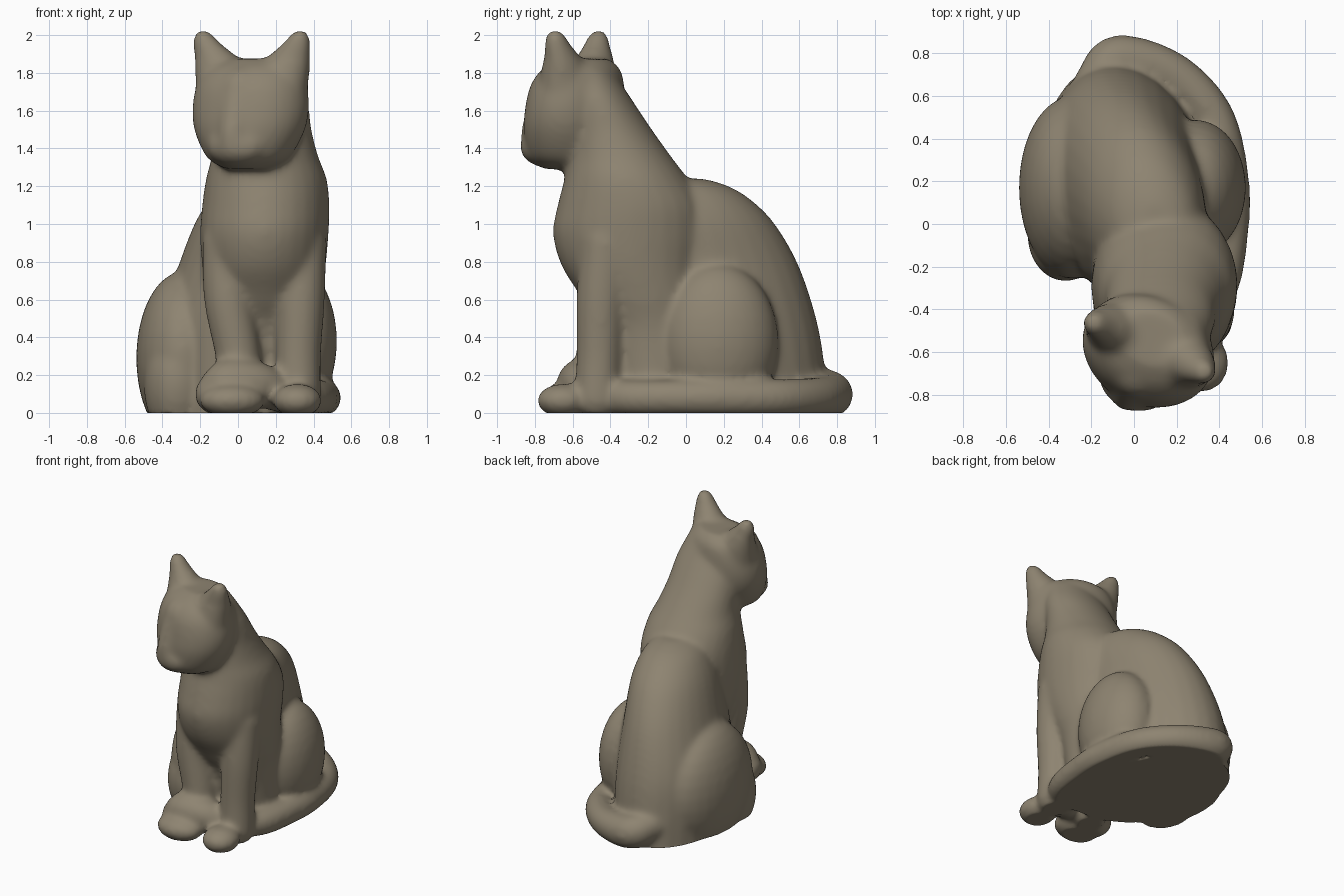
import bpy, bmesh, math
from mathutils import Matrix, Vector

cube = bpy.data.objects.get("Cube")
if cube:
    bpy.data.objects.remove(cube, do_unlink=True)

clay = bpy.data.materials.new("warm_grey_clay")
clay.use_nodes = True
colour = (0.27, 0.23, 0.165, 1)
clay.diffuse_color = colour
clay.node_tree.nodes["Principled BSDF"].inputs["Base Color"].default_value = colour

bm = bmesh.new()
SIDES = 28
CIRCLE = [(math.cos(math.tau * i / SIDES), math.sin(math.tau * i / SIDES)) for i in range(SIDES)]


def spline(keys, steps=6):
    """Catmull-Rom interpolation through rows of values."""
    rows = [Vector(k) for k in keys]
    rows = [rows[0] * 2 - rows[1]] + rows + [rows[-1] * 2 - rows[-2]]
    out = []
    for a, b, c, d in zip(rows, rows[1:], rows[2:], rows[3:]):
        for i in range(steps):
            t = i / steps
            out.append(0.5 * (2 * b + (c - a) * t + (2 * a - 5 * b + 4 * c - d) * t * t
                              + (3 * b - a - 3 * c + d) * t ** 3))
    return out + [rows[-2]]


def bridge(rings, frame):
    """Closed skin over a stack of rings of points."""
    rings = [[bm.verts.new(frame @ Vector(p)) for p in ring] for ring in rings]
    for low, high in zip(rings, rings[1:]):
        for i in range(SIDES):
            j = (i + 1) % SIDES
            bm.faces.new((low[i], low[j], high[j], high[i]))
    bm.faces.new(rings[0][::-1])
    bm.faces.new(rings[-1])


def blob(centre, radii, frame=Matrix()):
    rings = []
    for k in range(16):
        a = math.pi * ((k + 0.3) / 15.6 - 0.5)
        rings.append([(c * math.cos(a), s * math.cos(a), math.sin(a)) for c, s in CIRCLE])
    bridge(rings, frame @ Matrix.Translation(centre) @ Matrix.Diagonal((*radii, 1)))


def chain(keys, frame=Matrix()):
    """Round-ended tube along a path; keys are x, y, z, radius."""
    rows = spline(keys)
    rings = []
    for i, row in enumerate(rows):
        way = rows[min(i + 1, len(rows) - 1)].xyz - rows[max(i - 1, 0)].xyz
        u = way.cross(Vector((0.31, 0.2, 0.93)) if abs(way.z) < way.length * 0.6 else Vector((0, 1, 0))).normalized()
        v = way.normalized().cross(u)
        rings.append([row.xyz + (u * c + v * s) * row.w for c, s in CIRCLE])
    bridge(rings, frame)
    for row in (rows[0], rows[-1]):
        blob(row.xyz, (row.w, row.w, row.w), frame)


def loft(keys, frame=Matrix()):
    """Stacked ovals; keys are z, left x, right x, front y, back y."""
    bridge([[((x0 + x1) / 2 + (x1 - x0) / 2 * c, (y0 + y1) / 2 + (y1 - y0) / 2 * s, z) for c, s in CIRCLE]
            for z, x0, x1, y0, y1 in spline(keys)], frame)


# Chest, neck and nape
loft([(-0.1, -0.1, 0.4, -0.38, 0.1), (0.4, -0.12, 0.41, -0.45, 0.1), (0.6, -0.16, 0.44, -0.55, 0.1),
      (0.78, -0.19, 0.465, -0.66, 0.1), (0.95, -0.2, 0.48, -0.705, 0.12), (1.1, -0.19, 0.485, -0.68, 0.1),
      (1.24, -0.17, 0.47, -0.645, 0.01), (1.36, -0.14, 0.425, -0.63, -0.08), (1.5, -0.13, 0.39, -0.63, -0.18),
      (1.65, -0.12, 0.37, -0.65, -0.28), (1.8, -0.08, 0.32, -0.68, -0.38)])

# Back and rump, swung a little to the right
rump = Matrix.Translation((0.1, 0, 0)) @ Matrix.Rotation(math.radians(12), 4, 'Z') @ Matrix.Translation((-0.1, 0, 0))
loft([(-0.1, -0.38, 0.39, -0.35, 0.79), (0.25, -0.38, 0.39, -0.35, 0.765), (0.5, -0.36, 0.38, -0.35, 0.72),
      (0.78, -0.28, 0.355, -0.35, 0.62), (1.0, -0.21, 0.345, -0.35, 0.485), (1.13, -0.14, 0.31, -0.3, 0.35),
      (1.2, -0.07, 0.26, -0.25, 0.23), (1.24, 0.02, 0.19, -0.2, 0.1)], rump)

# Haunches and tucked hind foot
blob((0.29, 0.17, 0.38), (0.235, 0.32, 0.41))
blob((-0.29, 0.17, 0.29), (0.25, 0.43, 0.46))
blob((-0.32, -0.05, 0.15), (0.18, 0.22, 0.3))

# Front legs
for top, foot in ((0.33, 0.32), (-0.05, 0.0)):
    chain([(top, -0.42, 0.9, 0.14), (top, -0.45, 0.6, 0.13), (foot, -0.46, 0.3, 0.12), (foot, -0.47, 0.08, 0.12)])

# Front paws
blob((0.315, -0.65, 0.065), (0.13, 0.14, 0.09))
blob((-0.03, -0.65, 0.065), (0.175, 0.13, 0.09))

# Tail curled round the side, its tip resting on the paw
chain([(-0.17, 0.66, 0.14, 0.11), (-0.07, 0.765, 0.1, 0.12), (0.18, 0.7, 0.085, 0.105), (0.37, 0.5, 0.08, 0.1),
       (0.44, 0.2, 0.08, 0.1), (0.44, -0.05, 0.08, 0.095), (0.39, -0.3, 0.08, 0.095),
       (0.24, -0.46, 0.1, 0.1), (0.1, -0.54, 0.15, 0.12), (-0.05, -0.55, 0.15, 0.135), (-0.12, -0.55, 0.1, 0.11)])

# Head, turned a little to its right
head = Matrix.Translation((0.08, -0.56, 1.58)) @ Matrix.Rotation(math.radians(-24), 4, 'Z')
loft([(-0.29, -0.12, 0.12, -0.2, 0.08), (-0.23, -0.22, 0.22, -0.27, 0.14), (-0.1, -0.295, 0.295, -0.295, 0.2),
      (0.02, -0.32, 0.32, -0.285, 0.22), (0.15, -0.305, 0.305, -0.255, 0.22), (0.24, -0.26, 0.26, -0.19, 0.2),
      (0.295, -0.16, 0.16, -0.1, 0.15)], head)

# Nose bridge and muzzle
chain([(0, -0.13, 0.12, 0.14), (0, -0.2, 0.0, 0.11), (0, -0.245, -0.1, 0.09), (0, -0.24, -0.17, 0.095)], head)
blob((0, -0.2, -0.17), (0.17, 0.13, 0.11), head)

# Ears: broad upright wedges narrowing to a rounded tip
for side in (-1, 1):
    half = head @ Matrix.Diagonal((side, 1, 1, 1))
    loft([(0.1, -0.02, 0.31, -0.17, 0.13), (0.24, 0.02, 0.325, -0.13, 0.11), (0.31, 0.1, 0.33, -0.1, 0.08),
          (0.37, 0.175, 0.335, -0.085, 0.05), (0.42, 0.225, 0.33, -0.07, 0.03),
          (0.445, 0.25, 0.315, -0.05, 0.01)], half)

# Fuse every part into one smooth skin
parts = bpy.data.meshes.new("parts")
bm.to_mesh(parts)
bm.free()
cat = bpy.data.objects.new("sitting_cat", parts)
bpy.context.collection.objects.link(cat)
skin = cat.modifiers.new("skin", 'REMESH')
skin.mode = 'VOXEL'
skin.voxel_size = 0.018
soft = cat.modifiers.new("soft", 'SMOOTH')
soft.factor = 0.5
soft.iterations = 16
result = bpy.data.meshes.new_from_object(cat.evaluated_get(bpy.context.evaluated_depsgraph_get()))
cat.modifiers.clear()
cat.data = result
bpy.data.meshes.remove(parts)

# Flat base
for vert in result.vertices:
    vert.co.z = max(vert.co.z, 0)

result.materials.clear()
result.materials.append(clay)
bpy.context.view_layer.objects.active = cat
cat.select_set(True)
bpy.ops.object.shade_smooth_by_angle(angle=math.radians(50))
